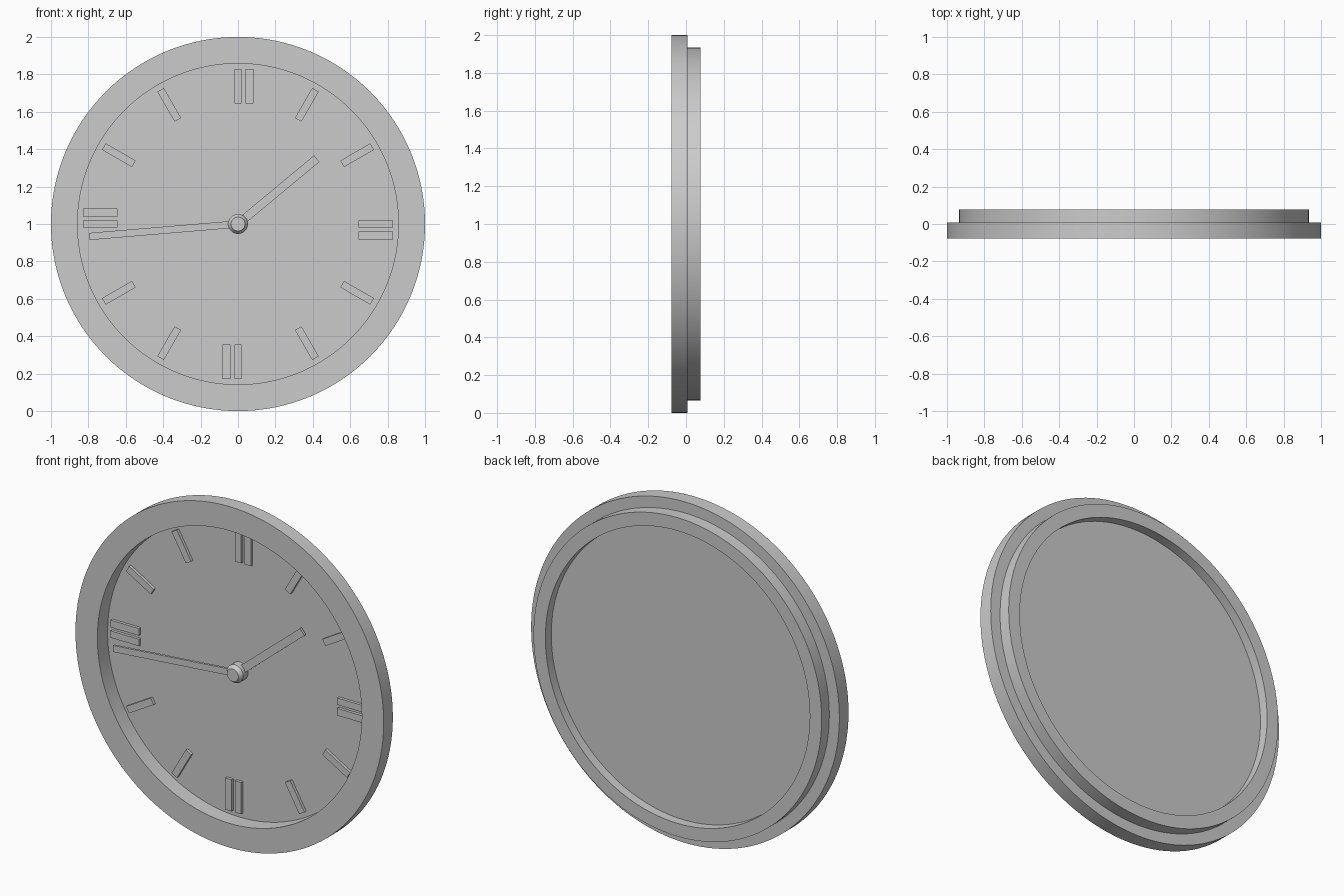
import bpy, bmesh, math
from mathutils import Matrix, Vector

if "Cube" in bpy.data.objects:
    bpy.data.objects.remove(bpy.data.objects["Cube"])

CENTRE = Vector((0, 0, 1))
SEG = 128
FACE_Y = 0.02


def finish(name, bm):
    bmesh.ops.recalc_face_normals(bm, faces=bm.faces)
    mesh = bpy.data.meshes.new(name)
    bm.to_mesh(mesh)
    bm.free()
    obj = bpy.data.objects.new(name, mesh)
    bpy.context.collection.objects.link(obj)
    return obj


def lathe(name, profile, closed, seg=SEG):
    """Turn (radius, y) points around the clock's y axis."""
    bm = bmesh.new()
    rings = []
    for i in range(seg):
        a = 2 * math.pi * i / seg
        rings.append([bm.verts.new(CENTRE + Vector((r * math.cos(a), y, r * math.sin(a))))
                      for r, y in profile])
    n = len(profile)
    for i in range(seg):
        p, q = rings[i], rings[(i + 1) % seg]
        for j in range(n if closed else n - 1):
            k = (j + 1) % n
            bm.faces.new((p[j], p[k], q[k], q[j]))
    if not closed:
        for j in (0, n - 1):
            bm.faces.new([ring[j] for ring in rings])
    obj = finish(name, bm)
    bpy.ops.object.select_all(action='DESELECT')
    obj.select_set(True)
    bpy.context.view_layer.objects.active = obj
    bpy.ops.object.shade_smooth_by_angle(angle=math.radians(30))
    return obj


def bar(name, r0, r1, width, y0, y1, clock_angle, side=0.0):
    """Radial box; clock_angle runs clockwise from twelve."""
    bm = bmesh.new()
    bmesh.ops.create_cube(bm, size=1)
    m = (Matrix.Translation(CENTRE) @ Matrix.Rotation(math.radians(clock_angle), 4, 'Y')
         @ Matrix.Translation((side, (y0 + y1) / 2, (r0 + r1) / 2))
         @ Matrix.Diagonal((width, y1 - y0, r1 - r0, 1)))
    bm.transform(m)
    return finish(name, bm)


# Case: wide front rim stepping down to a narrower back ring
lathe("case", [(0.858, -0.078), (1.0, -0.078), (1.0, 0.007),
               (0.935, 0.007), (0.935, 0.078), (0.858, 0.078)], True)

# Dial
lathe("dial", [(0.86, FACE_Y - 0.003), (0.86, FACE_Y + 0.003)], False)

# Hour markers, doubled at the quarters
for h in range(12):
    bar(f"hour_marker_{h}", 0.643, 0.828, 0.04, 0.0, FACE_Y, h * 30)
    if h % 3 == 0:
        bar(f"quarter_marker_{h}", 0.643, 0.828, 0.042, 0.0, FACE_Y, h * 30, 0.062)

# Hands
bar("hour_hand", 0.0, 0.547, 0.045, -0.006, 0.008, 50.3)
bar("minute_hand", 0.0, 0.797, 0.038, -0.024, -0.010, 265.2)

# Hub with tapered cap
lathe("hub", [(0.053, FACE_Y), (0.053, -0.028), (0.037, -0.05)], False, 48)
